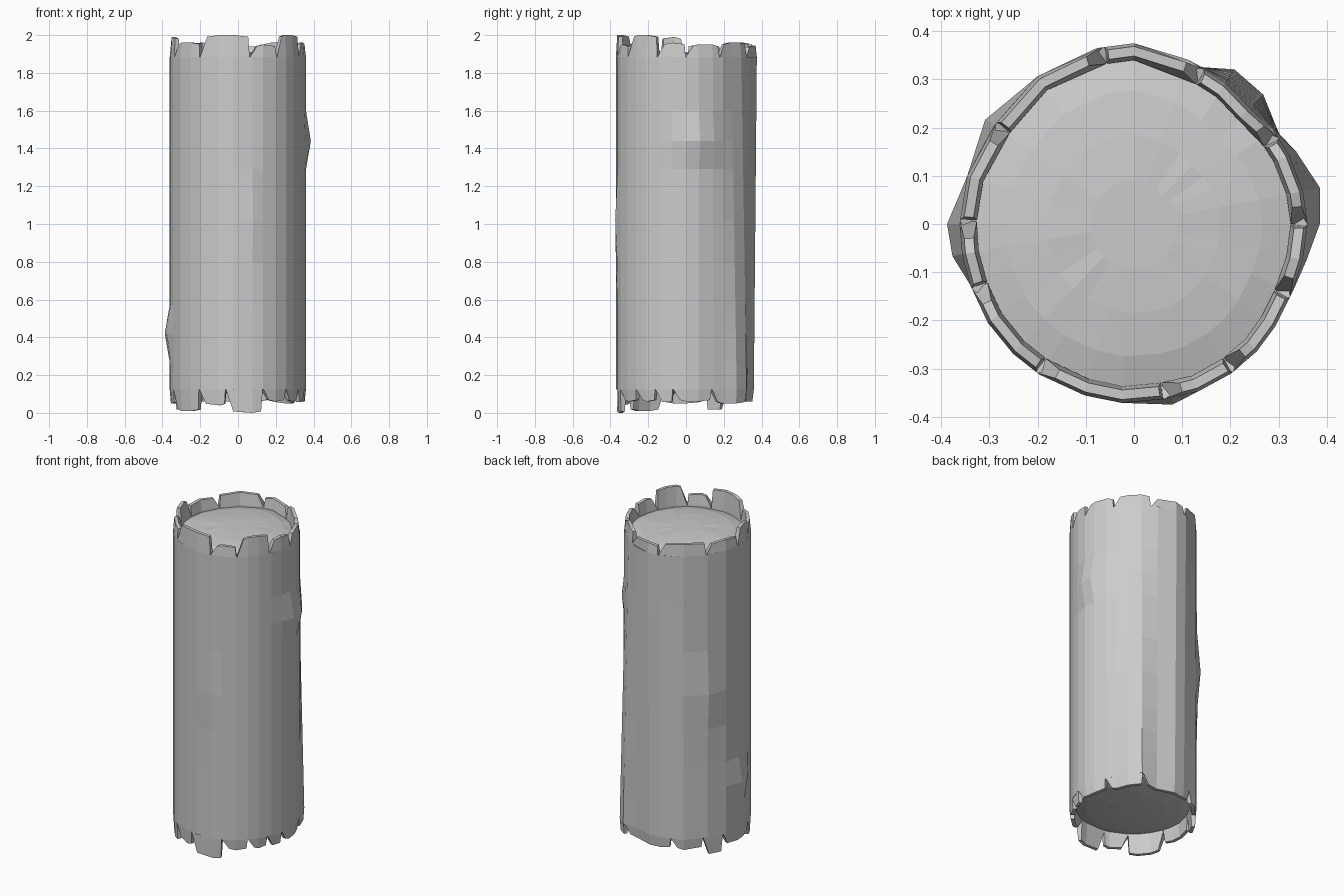
import bpy, bmesh, math, random
from mathutils import Vector

random.seed(4)
cube = bpy.data.objects.get("Cube")
if cube:
    bpy.data.objects.remove(cube)

BARK = 0.025
LOW, HIGH = 0.125, 1.885

# Irregular outline of the trunk: corner angles and radii
ANGLES = (0, 11, 24, 34, 45, 57, 72, 90, 102, 123, 145, 164, 180, 190, 200,
          214, 227, 238, 254, 266, 282, 291, 303, 314, 324, 337, 348)
RADII = (.36, .357, .352, .348, .338, .347, .36, .376, .374, .366, .355, .36,
         .362, .362, .363, .366, .368, .369, .37, .372, .37, .372, .37, .367,
         .362, .358, .358)
COUNT = len(ANGLES)
# Knots in the bark: angle, height, angular reach, vertical reach, bulge
KNOTS = [(9, 1.44, 26, .15, .039), (184, .42, 14, .15, .036),
         (145, 1.02, 16, .28, .022), (282, 1.02, 8, .28, .013)]

grey = bpy.data.materials.new("stone grey")
grey.use_nodes = True
GREY = (0.6, 0.6, 0.6, 1)
grey.diffuse_color = GREY
grey.node_tree.nodes["Principled BSDF"].inputs["Base Color"].default_value = GREY


def corner(k, z, inset=0.0):
    """Corner k of the trunk outline at height z."""
    deg = ANGLES[k % COUNT]
    r = RADII[k % COUNT] - inset
    for a, h, reach, tall, bulge in KNOTS:
        d = abs((deg - a + 180) % 360 - 180)
        r += bulge * max(0, 1 - d / reach) * max(0, 1 - abs(z - h) / tall)
    # The trunk flares toward the foot on one side
    r += 0.06 * max(0, 1 - abs(deg - 50) / 19) * (1 - z / 2)
    if 72 <= deg <= 102:
        r -= 0.018 * (1 - z / 2)
    t = math.radians(deg)
    return Vector((r * math.cos(t), r * math.sin(t), z))


def outline(deg, z, inset=0.0):
    """Point on the straight-sided outline at any angle."""
    deg %= 360
    k = max(i for i in range(COUNT) if ANGLES[i] <= deg)
    span = (ANGLES[(k + 1) % COUNT] - ANGLES[k]) % 360
    return corner(k, z, inset).lerp(corner(k + 1, z, inset), (deg - ANGLES[k]) / span)


def finish(bm, name):
    bmesh.ops.recalc_face_normals(bm, faces=bm.faces)
    mesh = bpy.data.meshes.new(name)
    bm.to_mesh(mesh)
    bm.free()
    mesh.materials.append(grey)
    obj = bpy.data.objects.new(name, mesh)
    bpy.context.collection.objects.link(obj)


def bridge(bm, a, b):
    n = len(a)
    for i in range(n):
        j = (i + 1) % n
        bm.faces.new((a[i], a[j], b[j], b[i]))


# Trunk: stacked rings closed by gently domed cut ends
def build_trunk():
    bm = bmesh.new()

    def end_rings(edge, rise):
        rings = []
        for scale, lift in ((.905, -.3), (.74, .15), (.5, .45), (.25, .6)):
            ring = []
            for k in range(COUNT):
                p = corner(k, edge) * scale
                p.z = edge + rise * lift + random.uniform(-.0015, .0015)
                ring.append(bm.verts.new(p))
            rings.append(ring)
        return rings

    bottom = end_rings(LOW, -.035)
    heights = (LOW, .28, .42, .57, .8, 1.02, 1.29, 1.44, 1.6, HIGH)
    sides = [[bm.verts.new(corner(k, z)) for k in range(COUNT)] for z in heights]
    top = end_rings(HIGH, .035)
    rings = bottom[::-1] + sides + top
    for a, b in zip(rings, rings[1:]):
        bridge(bm, a, b)
    bm.faces.new(rings[0])
    bm.faces.new(rings[-1])
    finish(bm, "trunk")


# Splinters: curved bark tabs with one upright and one slanted edge
def build_splinters(name, notches, tips, root, slant):
    bm = bmesh.new()
    out = 1 if root > 1 else -1
    for i, (start, tip) in enumerate(zip(notches, tips)):
        end = notches[(i + 1) % len(notches)]
        if end < start:
            end += 360
        end -= .4
        mids = [d + turn for turn in (0, 360) for d in ANGLES
                if start + slant + 2 < d + turn < end - 2]
        roots = [start] + mids + [end]
        crowns = [start + slant] + mids + [end - 1]
        sections = []
        for r, c in zip(roots, crowns):
            z = tip - out * (.008 if c in (crowns[0], crowns[-1]) else 0)
            base = root - out * .03
            sections.append([bm.verts.new(p) for p in (
                outline(r, base, BARK + .01), outline(r, base, .006),
                outline(r, root), outline(c, z, .007),
                outline(c, z, BARK + .002), outline(r, root, BARK + .01))])
        for a, b in zip(sections, sections[1:]):
            bridge(bm, a, b)
        bm.faces.new(sections[0])
        bm.faces.new(sections[-1])
    finish(bm, name)


build_trunk()
build_splinters("top_splinters",
                (0, 31, 66, 100, 144, 179, 202, 237, 280, 304, 335),
                (1.95, 1.96, 1.945, 1.96, 1.95, 1.99, 1.96, 2, 1.95, 2, 1.96),
                HIGH, 6)
build_splinters("bottom_splinters",
                (23, 58, 111, 141, 161, 200, 236, 260, 291, 314, 333, 349),
                (.05, .06, .06, .01, .05, .01, .04, 0, .06, .06, .05, .06),
                LOW, 6)
